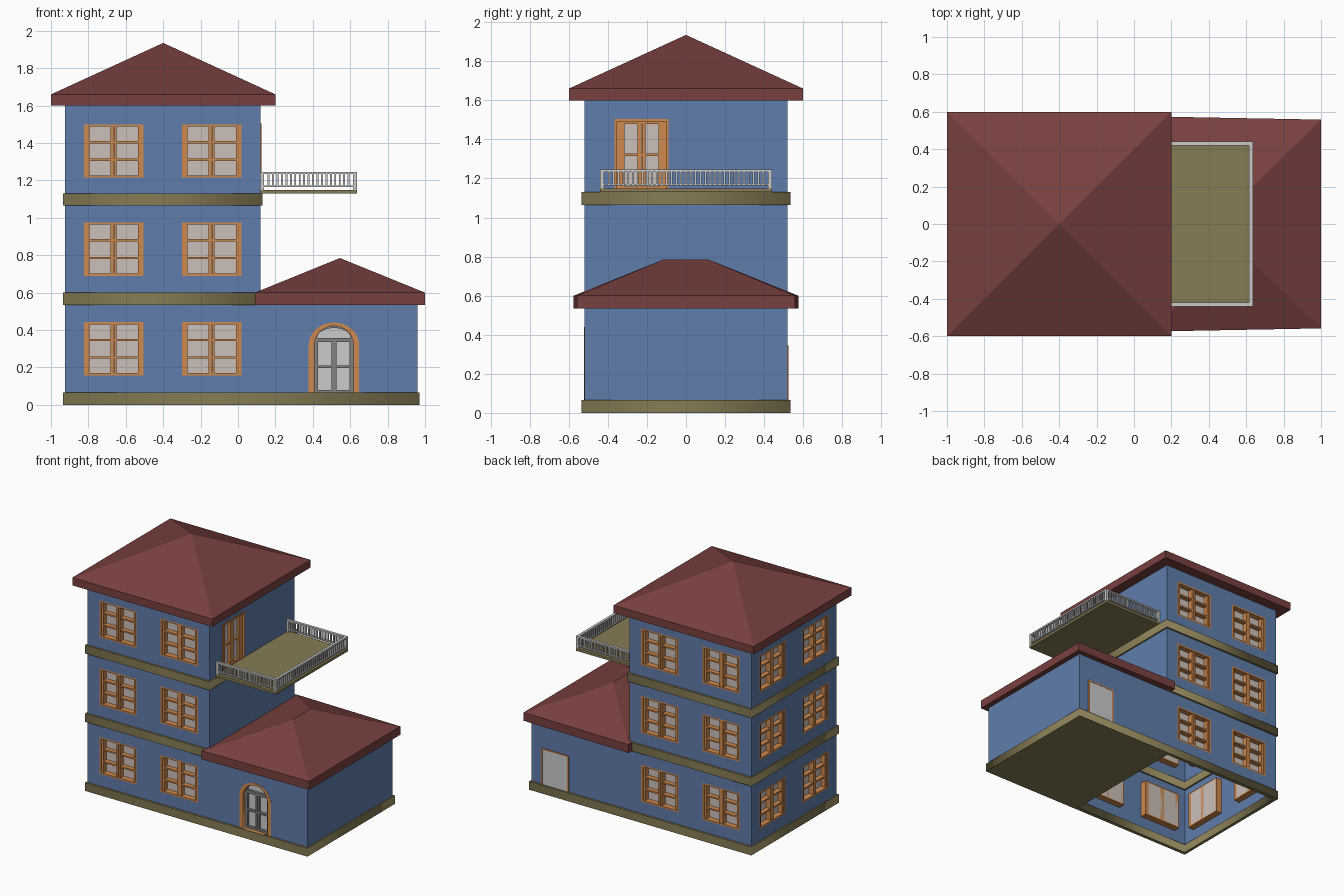
import bpy, bmesh, math
from mathutils import Matrix, Vector

if "Cube" in bpy.data.objects:
    bpy.data.objects.remove(bpy.data.objects["Cube"])


def material(name, *rgb):
    m = bpy.data.materials.new(name)
    m.diffuse_color = (*rgb, 1)
    m.use_nodes = True
    m.node_tree.nodes["Principled BSDF"].inputs["Base Color"].default_value = m.diffuse_color
    return m


BLUE = material("blue_wall", .115, .205, .41)
RED = material("red_roof", .19, .052, .05)
OLIVE = material("olive_trim", .24, .20, .09)
ORANGE = material("orange_wood", .62, .25, .075)
GLASS = material("window_glass", .60, .53, .49)
DARK = material("dark_grey", .22, .22, .22)


def place(mesh, name, M=Matrix()):
    ob = bpy.data.objects.new(name, mesh)
    ob.matrix_world = M
    bpy.context.collection.objects.link(ob)
    return ob


def finish(bm, name, mat):
    bmesh.ops.recalc_face_normals(bm, faces=bm.faces)
    me = bpy.data.meshes.new(name)
    bm.to_mesh(me)
    bm.free()
    if mat:
        me.materials.append(mat)
    return me


def boxes(name, mat, items):
    """One mesh out of boxes given as x0, x1, y0, y1, z0, z1."""
    bm = bmesh.new()
    for x0, x1, y0, y1, z0, z1 in items:
        M = Matrix.Translation(((x0 + x1) / 2, (y0 + y1) / 2, (z0 + z1) / 2))
        bmesh.ops.create_cube(bm, size=1, matrix=M @ Matrix.Diagonal((x1 - x0, y1 - y0, z1 - z0, 1)))
    return finish(bm, name, mat)


def panel(name, mat, outlines, depth=0):
    """Flat shape with holes (first outline is the outer one), optionally thick."""
    cu = bpy.data.curves.new(name, 'CURVE')
    cu.dimensions, cu.fill_mode, cu.extrude = '2D', 'BOTH', depth / 2
    for pts in outlines:
        sp = cu.splines.new('POLY')
        sp.points.add(len(pts) - 1)
        for p, (u, v) in zip(sp.points, pts):
            p.co = (u, v, 0, 1)
        sp.use_cyclic_u = True
    tmp = place(cu, name + "_curve")
    dg = bpy.context.evaluated_depsgraph_get()
    src = bpy.data.meshes.new_from_object(tmp.evaluated_get(dg))
    bm = bmesh.new()
    bm.from_mesh(src)
    bmesh.ops.remove_doubles(bm, verts=bm.verts, dist=1e-5)
    bpy.data.objects.remove(tmp)
    bpy.data.meshes.remove(src)
    return finish(bm, name, mat)


def rect(u0, u1, v0, v1):
    return [(u0, v0), (u1, v0), (u1, v1), (u0, v1)]


def arch(cx, half, z0, spring, rise, n=16):
    top = [(cx + half * math.cos(math.pi * i / n), spring + rise * math.sin(math.pi * i / n))
           for i in range(n + 1)]
    return [(cx - half, z0), (cx + half, z0)] + top


def side(turns, dist, u=0, z=0):
    """Frame on a wall: local x runs along it, local y goes inwards."""
    return Matrix.Rotation(turns * math.pi / 2, 4, 'Z') @ Matrix.Translation((u, -dist, z))


UPRIGHT = Matrix.Rotation(math.pi / 2, 4, 'X')
W, H, CX = .16, .1425, -.4025
LEVELS = (.30, .8325, 1.3575)


def holes(centres):
    return [rect(c - W, c + W, z - H, z + H) for c in centres for z in LEVELS]


# Walls
FX = (CX - .262, CX + .262)
ell = [(-.925, .06), (.96, .06), (.96, .54), (.12, .54), (.12, 1.61), (-.925, 1.61)]
door_hole = arch(.513, .135, .065, .32, .12)
place(panel("front_wall", BLUE, [ell, door_hole] + holes(FX)), "front_wall", side(0, .52) @ UPRIGHT)
place(panel("back_wall", BLUE, [[(-x, z) for x, z in ell]] + holes([-x for x in FX])),
      "back_wall", side(2, .52) @ UPRIGHT)
place(panel("left_wall", BLUE, [rect(-.52, .52, .06, 1.61)] + holes((-.262, .262))),
      "left_wall", side(3, .925) @ UPRIGHT)
place(panel("wing_wall", BLUE, [rect(-.52, .52, .06, .54)]), "wing_wall", side(1, .96) @ UPRIGHT)
place(panel("tower_right_wall", BLUE, [rect(-.52, .52, .54, 1.61), rect(-.365, -.09, 1.13, 1.505)]),
      "tower_right_wall", side(1, .12) @ UPRIGHT)

# Floor trims: the base is solid below the wing and open below the tower
hole = rect(-.912, .107, -.508, .508)
for name, x1, z in (("base_trim", .97, .0325), ("middle_trim", .132, .5675), ("upper_trim", .132, 1.0975)):
    place(panel(name, OLIVE, [rect(-.935, x1, -.535, .535), hole], .065), name, Matrix.Translation((0, 0, z)))

# Windows
frame = boxes("window_frame", ORANGE,
              [(s * W, s * (W - .014), 0, .05, -H, H) for s in (-1, 1)]
              + [(s * (W - .014), s * (W - .03), .008, .05, -H, H) for s in (-1, 1)]
              + [(s * .001, s * .016, .004, .05, -H, H) for s in (-1, 1)]
              + [(-W, W, 0, .05, s * H, s * (H - .012)) for s in (-1, 1)]
              + [(-W + .03, W - .03, .008, .045, z - .006, z + .006) for z in (-.047, .047)])
pane = boxes("window_glass", GLASS, [(-W + .01, W - .01, .044, .05, -H + .01, H - .01)])
walls = (("front", 0, .52, FX), ("back", 2, .52, [-x for x in FX]), ("left", 3, .925, (-.262, .262)))
for label, turns, dist, centres in walls:
    for u in centres:
        for z in LEVELS:
            place(frame, label + "_window_frame", side(turns, dist, u, z))
            place(pane, label + "_window_glass", side(turns, dist, u, z))


# Hipped roofs
def hip_roof(name, corners, z0, z1, ridge):
    bm = bmesh.new()
    for z in (z0, z1):
        for x, y in corners:
            bm.verts.new((x, y, z))
    for p in ridge:
        bm.verts.new(p)
    bmesh.ops.convex_hull(bm, input=bm.verts)
    bmesh.ops.dissolve_limit(bm, angle_limit=.01, verts=bm.verts, edges=bm.edges)
    place(finish(bm, name, RED), name)


hip_roof("main_roof", rect(-1, .2, -.6, .6), 1.6, 1.66, [(-.4, 0, 1.935)])
hip_roof("wing_roof", [(.09, -.575), (1, -.558), (1, .558), (.09, .575)], .535, .6,
         [(.545, -.115, .785), (.545, .115, .785)])

# Balcony slab and railing
place(boxes("balcony_floor", OLIVE, [(.12, .635, -.44, .44, 1.13, 1.15)]), "balcony_floor")
X0, X1, Y, T = .12, .635, .44, .02
rail = []
for s in (-1, 1):
    rail += [(x, x + T, s * Y, s * (Y - T), 1.15, 1.245) for x in (X0, X1 - T)]
    for za, zb in ((1.233, 1.245), (1.165, 1.173)):
        rail.append((X0, X1, s * Y, s * (Y - T), za, zb))
    n = 20
    for i in range(1, n):
        x = X0 + T + (X1 - X0 - 2 * T) * i / n
        rail.append((x - .005, x + .005, s * (Y - .005), s * (Y - .015), 1.17, 1.235))
for za, zb in ((1.233, 1.245), (1.165, 1.173)):
    rail.append((X1 - T, X1, -Y, Y, za, zb))
n = 34
for i in range(1, n):
    y = -Y + T + 2 * (Y - T) * i / n
    rail.append((X1 - .015, X1 - .005, y - .005, y + .005, 1.17, 1.235))
place(boxes("balcony_railing", None, rail), "balcony_railing")

# Balcony double door
M = side(1, .12, -.2275, 1.13)
place(boxes("balcony_door_frame", ORANGE,
            [(s * .1375, s * .127, -.005, .05, 0, .375) for s in (-1, 1)]
            + [(-.1375, .1375, -.005, .05, .363, .375)]
            + [(s * a, s * b, .012, .045, 0, .363) for s in (-1, 1) for a, b in ((.127, .087), (.001, .021))]
            + [(-.127, .127, .012, .045, a, b) for a, b in ((0, .03), (.185, .197), (.35, .363))]),
      "balcony_door_frame", M)
place(boxes("balcony_door_glass", GLASS, [(-.127, .127, .03, .036, 0, .363)]), "balcony_door_glass", M)

# Arched front door
M = side(0, .52)
inner = arch(.513, .104, .065, .32, .102)
place(panel("front_door_frame", ORANGE, [door_hole, inner], .055), "front_door_frame",
      M @ Matrix.Translation((0, .0255, 0)) @ UPRIGHT)
place(panel("front_door_panel", None, [inner], .008), "front_door_panel",
      M @ Matrix.Translation((0, .045, 0)) @ UPRIGHT)
place(panel("front_door_arch_rim", DARK, [arch(.513, .104, .345, .345, .077), arch(.513, .09, .358, .358, .053)], .02),
      "front_door_arch_rim", M @ Matrix.Translation((0, .032, 0)) @ UPRIGHT)
place(boxes("front_door_rails", DARK,
            [(.513 + s * a, .513 + s * b, .022, .042, .065, .345) for s in (-1, 1) for a, b in ((.104, .084), (.001, .014))]
            + [(.409, .617, .022, .042, z, z + .014) for z in (.065, .197, .335)]), "front_door_rails", M)

# Plain back door
M = side(2, .52, -.7575, .065)
place(boxes("back_door", None, [(-.108, .108, -.004, .02, 0, .27)]), "back_door", M)
place(boxes("back_door_frame", ORANGE,
            [(s * .118, s * .107, -.006, .02, 0, .28) for s in (-1, 1)]
            + [(-.118, .118, -.006, .02, .27, .28)]), "back_door_frame", M)
